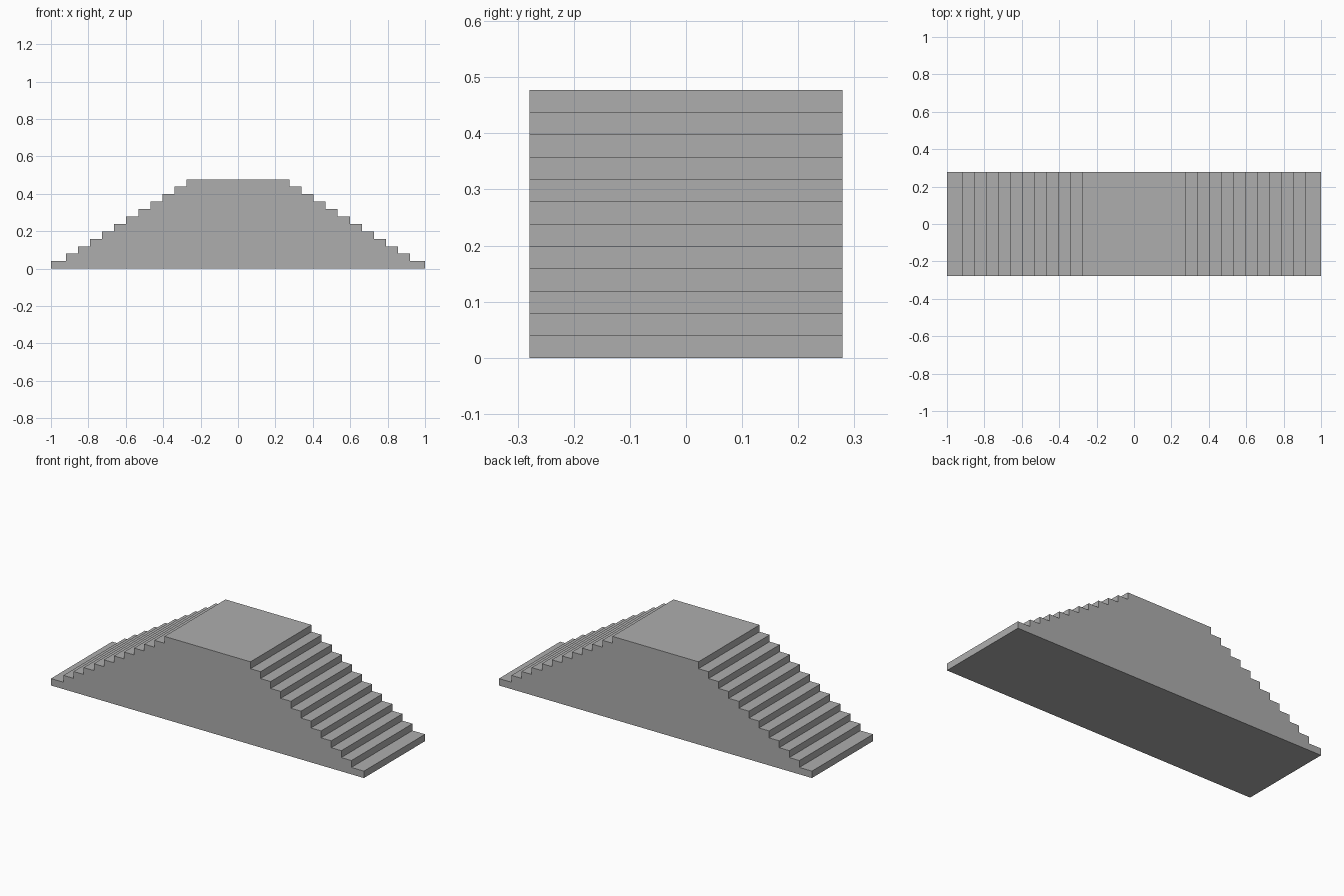
import bpy
import bmesh

cube = bpy.data.objects.get("Cube")
if cube:
    bpy.data.objects.remove(cube, do_unlink=True)

STEPS = 12
HEIGHT = 0.4775
HALF_DEPTH = 0.279
HALF_LENGTH = 1.0
SECOND_EDGE = 0.92    # riser of the second step
TOP_EDGE = 0.275      # edge of the upper platform

# Stone material
stone = bpy.data.materials.new("grey stone")
grey = (0.42, 0.42, 0.42, 1.0)
stone.use_nodes = True
stone.diffuse_color = grey
stone.node_tree.nodes["Principled BSDF"].inputs["Base Color"].default_value = grey

# Stepped profile of one flight, from the ground up to the platform
run = (SECOND_EDGE - TOP_EDGE) / (STEPS - 2)
rise = HEIGHT / STEPS
flight = []
for i in range(STEPS):
    x = HALF_LENGTH if i == 0 else SECOND_EDGE - (i - 1) * run
    flight += [(x, i * rise), (x, (i + 1) * rise)]

# Mirror the flight to close the outline, then extrude it through the depth
outline = flight + [(-x, z) for x, z in reversed(flight)]
bm = bmesh.new()
front = bm.faces.new([bm.verts.new((x, -HALF_DEPTH, z)) for x, z in outline])
extruded = bmesh.ops.extrude_face_region(bm, geom=[front], use_keep_orig=True)
back_verts = [v for v in extruded["geom"] if isinstance(v, bmesh.types.BMVert)]
bmesh.ops.translate(bm, verts=back_verts, vec=(0, 2 * HALF_DEPTH, 0))
bmesh.ops.recalc_face_normals(bm, faces=bm.faces)

mesh = bpy.data.meshes.new("double_staircase")
bm.to_mesh(mesh)
bm.free()
mesh.materials.append(stone)
staircase = bpy.data.objects.new("double_staircase", mesh)
bpy.context.collection.objects.link(staircase)
